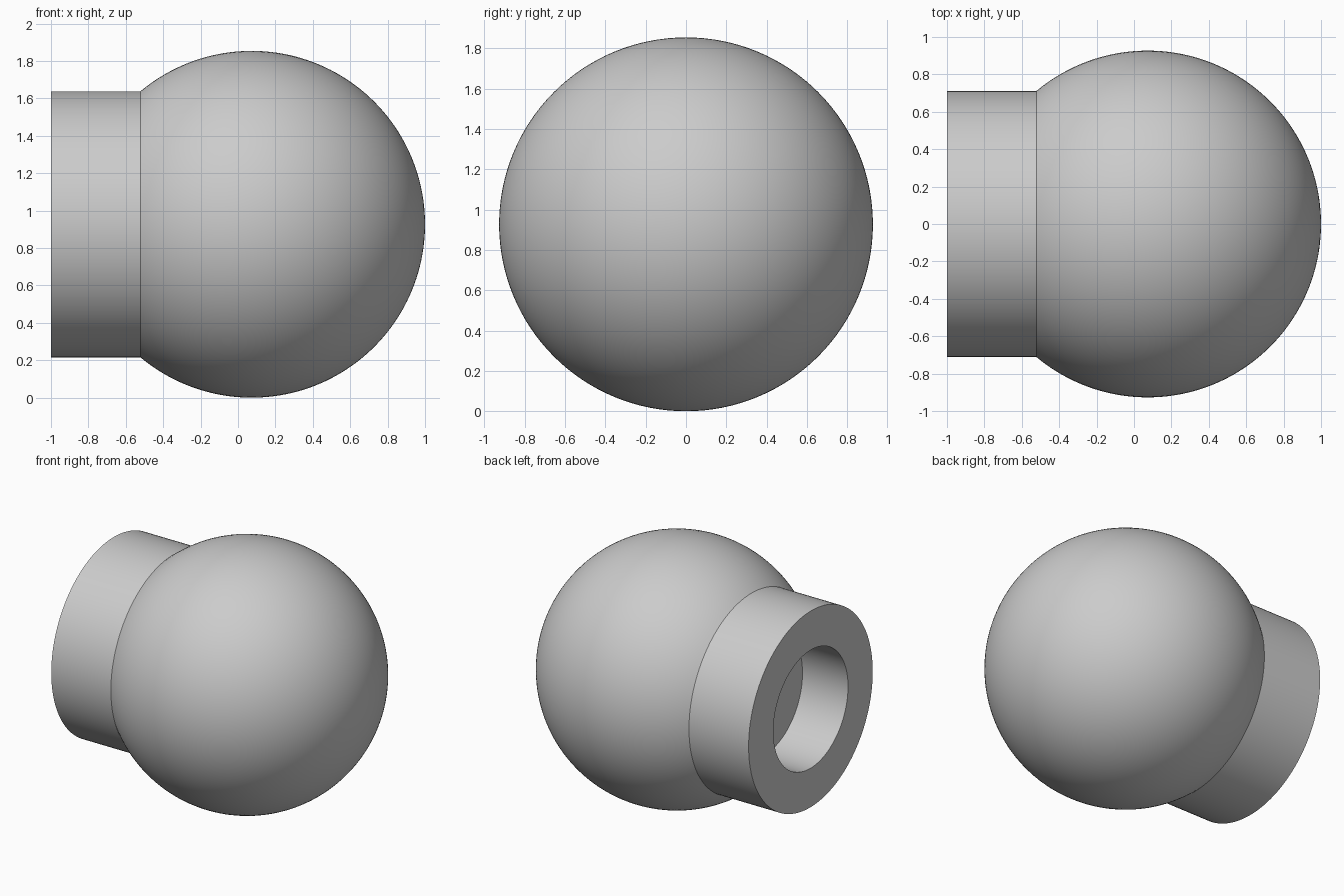
import bpy, bmesh
from math import cos, sin, pi, asin, radians
from mathutils import Matrix, Vector

cube = bpy.data.objects.get("Cube")
if cube:
    bpy.data.objects.remove(cube, do_unlink=True)

BALL_R, NECK_R, BORE_R = 0.927, 0.711, 0.428
BALL_X, END_X, BORE_DEPTH = 0.073, -1.0, 0.365
SEGMENTS, ARC_STEPS = 128, 64

grey = bpy.data.materials.new("plain grey")
grey.use_nodes = True
colour = (0.6, 0.6, 0.6, 1)
grey.diffuse_color = colour
grey.node_tree.nodes["Principled BSDF"].inputs["Base Color"].default_value = colour

# Profile: bore floor, bore wall, end face, neck, then ball arc to its pole
profile = [(END_X + BORE_DEPTH, 0), (END_X + BORE_DEPTH, BORE_R),
           (END_X, BORE_R), (END_X, NECK_R)]
start = pi - asin(NECK_R / BALL_R)
for i in range(ARC_STEPS + 1):
    a = start * (1 - i / ARC_STEPS)
    profile.append((BALL_X + BALL_R * cos(a), BALL_R * sin(a)))

# Revolve the profile around the x axis
bm = bmesh.new()
verts = [bm.verts.new((x, 0, r)) for x, r in profile]
edges = [bm.edges.new(pair) for pair in zip(verts, verts[1:])]
bmesh.ops.spin(bm, geom=verts + edges, cent=(0, 0, 0), axis=(1, 0, 0),
               angle=2 * pi, steps=SEGMENTS, use_merge=True)
bmesh.ops.remove_doubles(bm, verts=bm.verts, dist=1e-5)
bmesh.ops.recalc_face_normals(bm, faces=bm.faces)
bmesh.ops.translate(bm, verts=bm.verts, vec=(0, 0, BALL_R))

mesh = bpy.data.meshes.new("ball_knob")
bm.to_mesh(mesh)
bm.free()
mesh.materials.append(grey)
knob = bpy.data.objects.new("ball_knob", mesh)
bpy.context.collection.objects.link(knob)

# Smooth surfaces with crisp rims
bpy.ops.object.select_all(action="DESELECT")
knob.select_set(True)
bpy.context.view_layer.objects.active = knob
bpy.ops.object.shade_smooth_by_angle(angle=radians(30))
